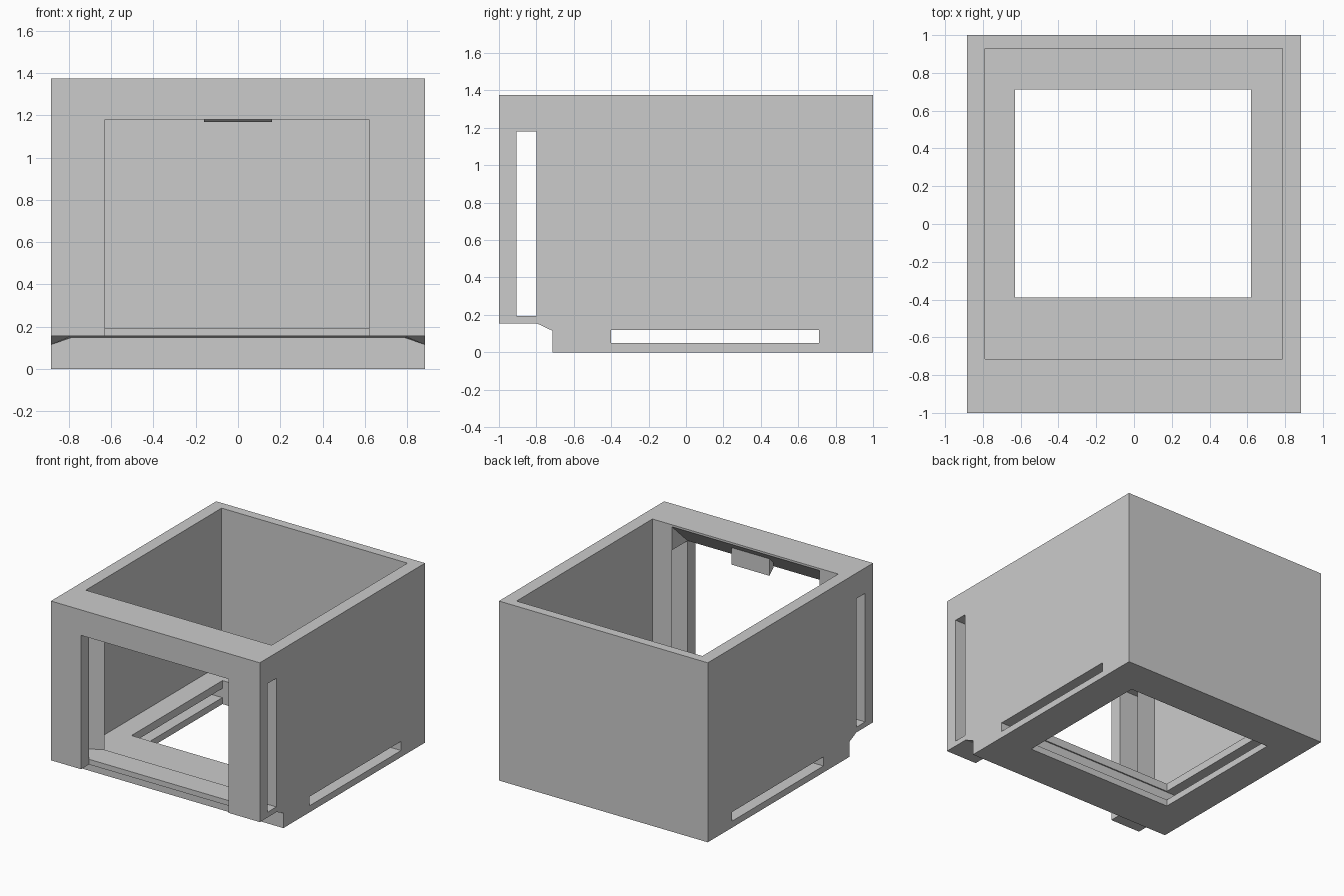
import bpy, bmesh

if "Cube" in bpy.data.objects:
    bpy.data.objects.remove(bpy.data.objects["Cube"])


def prism(name, pts, lo, hi, axis):
    """Extrude a 2D outline along x (points are y,z) or along z (points are x,y)."""
    def place(p, d):
        return (d, p[0], p[1]) if axis == 'x' else (p[0], p[1], d)
    bm = bmesh.new()
    a = [bm.verts.new(place(p, lo)) for p in pts]
    b = [bm.verts.new(place(p, hi)) for p in pts]
    bm.faces.new(a)
    bm.faces.new(b)
    n = len(pts)
    for i in range(n):
        j = (i + 1) % n
        bm.faces.new((a[i], a[j], b[j], b[i]))
    return finish(name, bm)


def finish(name, bm):
    bmesh.ops.recalc_face_normals(bm, faces=bm.faces)
    me = bpy.data.meshes.new(name)
    bm.to_mesh(me)
    bm.free()
    ob = bpy.data.objects.new(name, me)
    bpy.context.collection.objects.link(ob)
    return ob


def box(name, x0, x1, y0, y1, z0, z1):
    return prism(name, [(x0, y0), (x1, y0), (x1, y1), (x0, y1)], z0, z1, 'z')


def cut(target, cutter):
    mod = target.modifiers.new(cutter.name, 'BOOLEAN')
    mod.operation = 'DIFFERENCE'
    mod.solver = 'EXACT'
    mod.object = cutter
    bpy.context.view_layer.objects.active = target
    bpy.ops.object.modifier_apply(modifier=mod.name)
    bpy.data.objects.remove(cutter)


# Outer housing with the stepped front underside
housing = prism('housing', [(-1, .155), (-.8, .155), (-.715, .148), (-.715, 0),
                            (1, 0), (1, 1.375), (-1, 1.375)], -.885, .885, 'x')

# Main cavity, open at the top
cut(housing, box('cavity', -.79, .785, -.715, .93, .18, 1.5))

# Front doorway with a sloped lintel and a raised sill behind the front plate
cut(housing, prism('doorway', [(-1.1, 0), (-.905, 0), (-.905, .195), (-.7, .195),
                               (-.7, 1.374), (-.905, 1.18), (-1.1, 1.18)],
                   -.63, .62, 'x'))

# Sliding-panel slot through both side walls, widening towards the doorway
cut(housing, prism('panel_slot', [(-1, -.905), (1, -.905), (1, -.8), (.79, -.8),
                                  (.62, -.715), (-.63, -.715), (-.79, -.8), (-1, -.8)],
                   .195, 1.18, 'z'))

# Floor opening and the tray slot through both sides of the floor
cut(housing, box('floor_opening', -.63, .62, -.39, .712, -.1, .3))
cut(housing, box('tray_slot', -1, 1, -.4, .71, .05, .12))

# Latch tab hanging from the lintel
prism('latch_tab', [(-.78, 1.31), (-.78, 1.168), (-.83, 1.21), (-.83, 1.26)],
      -.16, .16, 'x')

# Small sloped gussets under the front corners
for side, s in (('right', 1), ('left', -1)):
    bm = bmesh.new()
    for co in ((.885, -.8, .156), (.885, -.714, .156), (.885, -.714, .115),
               (.79, -.714, .148), (.79, -.8, .156)):
        bm.verts.new((s * co[0], co[1], co[2]))
    bmesh.ops.convex_hull(bm, input=bm.verts)
    finish(side + '_gusset', bm)
